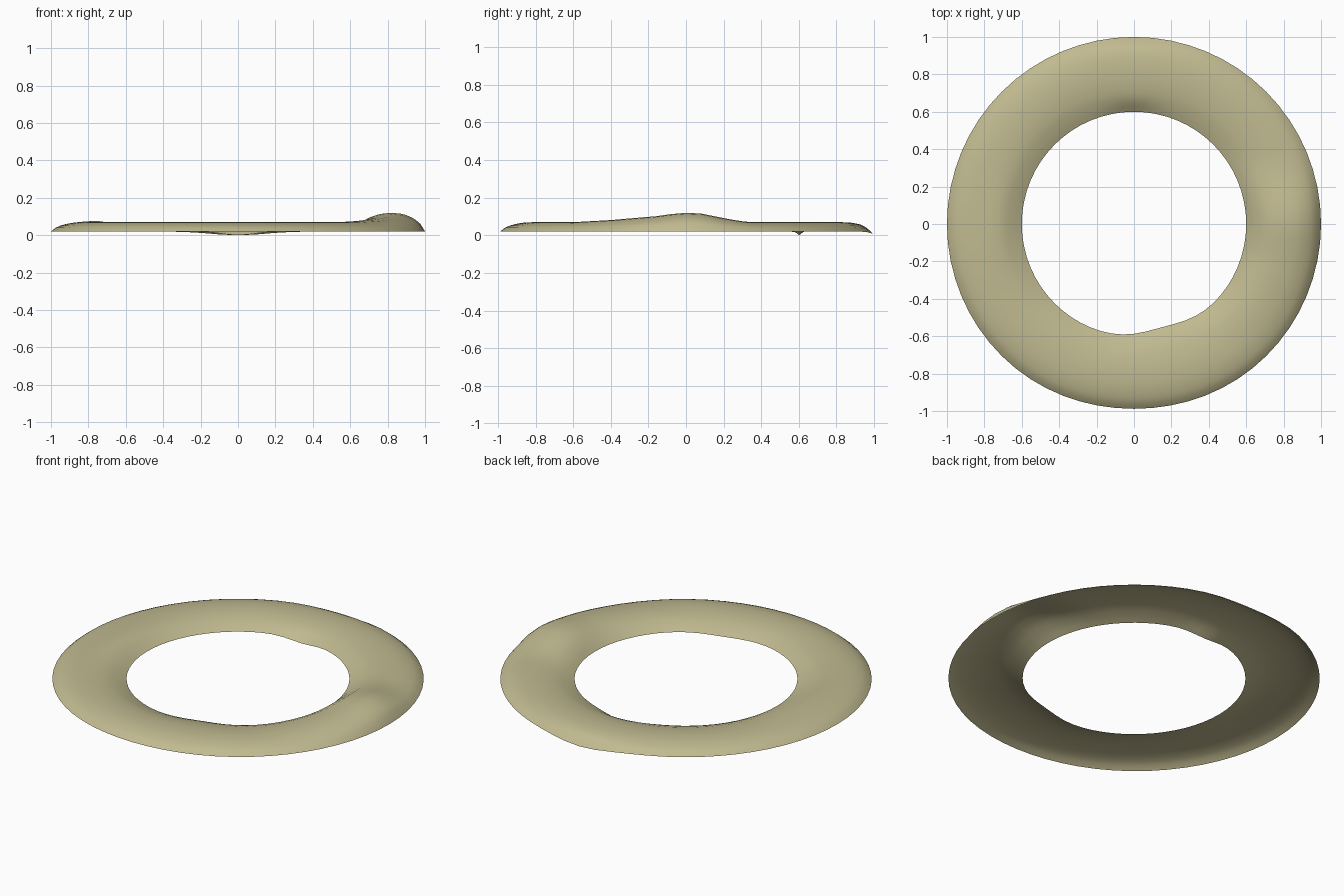
import bpy, bmesh, math

if "Cube" in bpy.data.objects:
    bpy.data.objects.remove(bpy.data.objects["Cube"])

SEG, RINGS = 64, 16
# radial section: (fraction of width from inner to outer edge, height above rim)
SECTION = [(0, 0), (.1, .018), (.25, .037), (.4, .047), (.55, .05), (.7, .047),
           (.8, .04), (.9, .028), (.95, .018), (1, 0)]
# swelling on the right side, by y position
SWELL = [(-.6, 0), (-.4, .22), (-.3, .4), (-.15, .65), (-.05, .95), (0, 1),
         (.1, .9), (.2, .4), (.33, 0)]


def interp(table, x):
    if x <= table[0][0]:
        return table[0][1]
    for (x0, y0), (x1, y1) in zip(table, table[1:]):
        if x <= x1:
            return y0 + (y1 - y0) * (x - x0) / (x1 - x0)
    return table[-1][1]


def bell(d, width):
    return math.exp(-(d / width) ** 2)


def angle_diff(a, deg):
    return (a - math.radians(deg) + math.pi) % (2 * math.pi) - math.pi


# Ring: an open, thin curved sheet with a swelling and slightly uneven edges
bm = bmesh.new()
rows = []
for i in range(SEG):
    a = 2 * math.pi * i / SEG
    c, s = math.cos(a), math.sin(a)
    inner = .6 - .028 * bell(angle_diff(a, 285), .3)
    outer = 1 - .012 * bell(angle_diff(a, 270), .5)
    row = []
    for j in range(RINGS + 1):
        t = j / RINGS
        r = inner + (outer - inner) * t
        h = interp(SECTION, t)
        if c > 0:
            h *= 1 + interp(SWELL, r * s)
        h *= 1 + .3 * bell(angle_diff(a, 180), .4) * bell(t - .25, .25)
        # both edges dip at the back
        dip = .02 * bell(angle_diff(a, 90), .2) * (bell(t, .1) + bell(t - 1, .1))
        row.append(bm.verts.new((r * c, r * s, .02 + h - dip)))
    rows.append(row)
for i in range(SEG):
    p, q = rows[i], rows[(i + 1) % SEG]
    for j in range(RINGS):
        bm.faces.new((p[j], p[j + 1], q[j + 1], q[j]))
for f in bm.faces:
    f.smooth = True
mesh = bpy.data.meshes.new("ring_sheet")
bm.to_mesh(mesh)
bm.free()
ring = bpy.data.objects.new("ring_sheet", mesh)
bpy.context.collection.objects.link(ring)

mat = bpy.data.materials.new("sand")
mat.diffuse_color = (.53, .49, .28, 1)
mat.use_nodes = True
mat.node_tree.nodes["Principled BSDF"].inputs["Base Color"].default_value = mat.diffuse_color
mesh.materials.append(mat)
